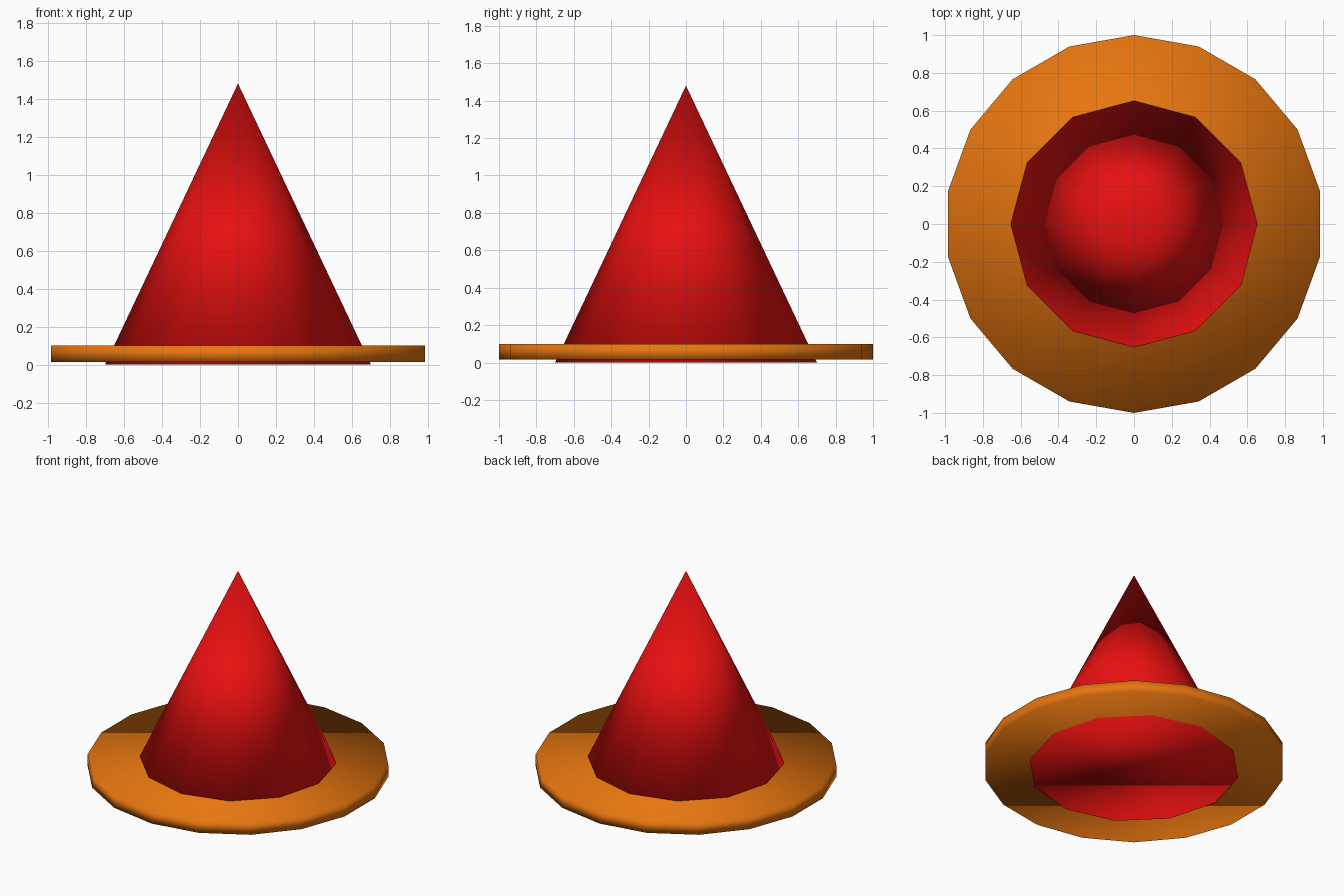
import bpy

if "Cube" in bpy.data.objects:
    bpy.data.objects.remove(bpy.data.objects["Cube"])


def material(name, rgb):
    mat = bpy.data.materials.new(name)
    mat.diffuse_color = (*rgb, 1.0)
    mat.use_nodes = True
    mat.node_tree.nodes["Principled BSDF"].inputs["Base Color"].default_value = mat.diffuse_color
    return mat


def finish(name, mat):
    obj = bpy.context.object
    obj.name = name
    obj.data.materials.append(mat)
    bpy.ops.object.shade_smooth()
    return obj


def z_mid(z0, z1):
    return (0, 0, (z0 + z1) / 2)


red = material("red", (0.8, 0.005, 0.005))
orange = material("orange", (0.8, 0.18, 0.005))

# Low-poly cone, its base poking slightly below the brim
bpy.ops.mesh.primitive_cone_add(vertices=12, radius1=0.70, radius2=0, depth=1.48,
                                location=z_mid(0, 1.48))
finish("cone", red)

# Flat 18-sided brim
bpy.ops.mesh.primitive_cylinder_add(vertices=18, radius=1.0, depth=0.085,
                                    location=z_mid(0.015, 0.10))
finish("brim", orange)
